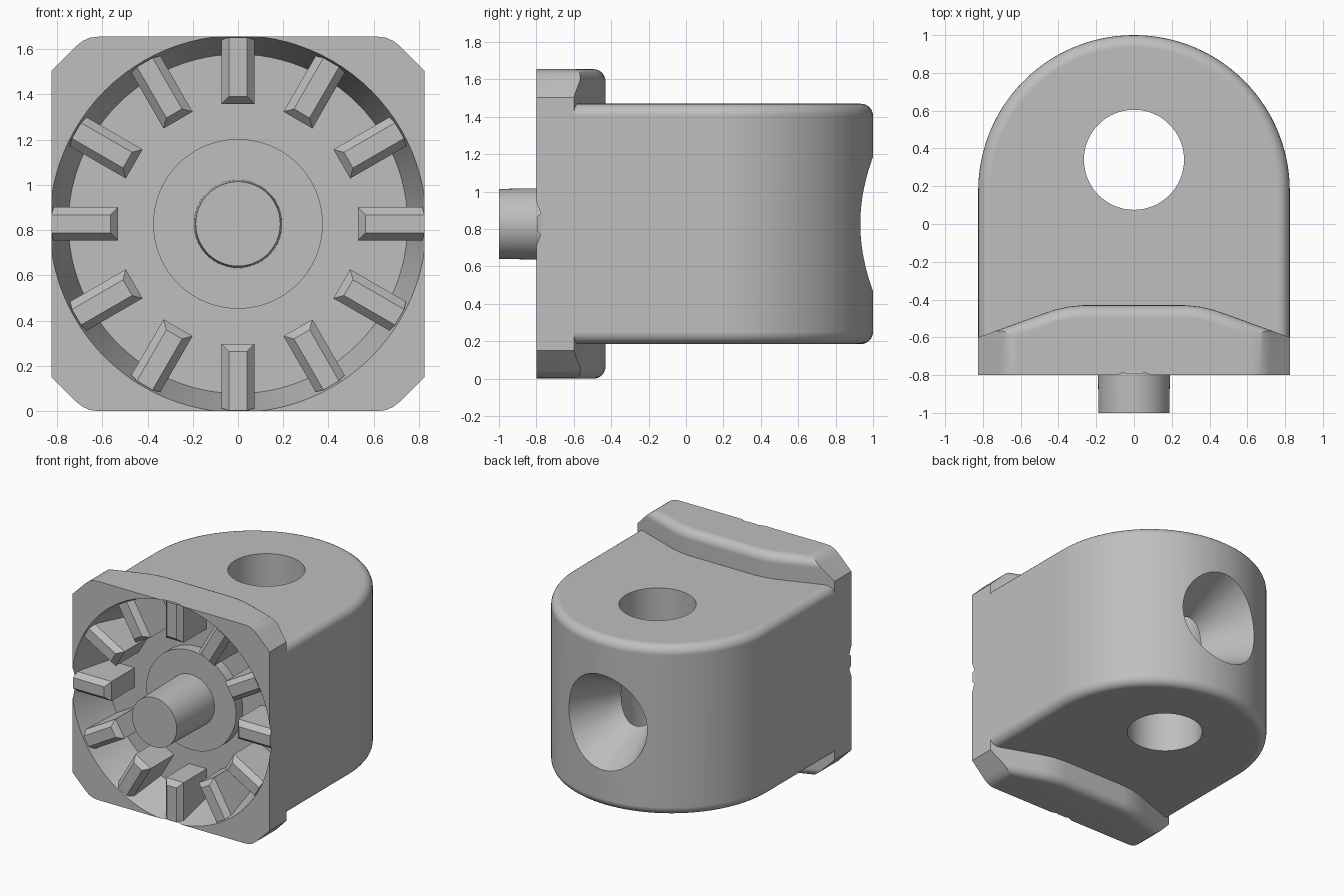
import bpy, bmesh, math
from mathutils import Matrix, Vector

if "Cube" in bpy.data.objects:
    bpy.data.objects.remove(bpy.data.objects["Cube"])

CZ = 0.8275          # height of the main axis
HALF = 0.825         # half width
FLOOR = -0.48        # bottom of the front recess

grey = bpy.data.materials.new("plain grey")
grey.diffuse_color = (0.52, 0.52, 0.52, 1)
grey.use_nodes = True
grey.node_tree.nodes["Principled BSDF"].inputs["Base Color"].default_value = grey.diffuse_color


def make(name, bm):
    bmesh.ops.recalc_face_normals(bm, faces=bm.faces)
    mesh = bpy.data.meshes.new(name)
    bm.to_mesh(mesh)
    bm.free()
    ob = bpy.data.objects.new(name, mesh)
    bpy.context.collection.objects.link(ob)
    mesh.materials.append(grey)
    return ob


def prism(points, direction):
    """Extrude a closed outline of 3D points along a direction."""
    bm = bmesh.new()
    face = bm.faces.new([bm.verts.new(p) for p in points])
    out = bmesh.ops.extrude_face_region(bm, geom=[face])
    moved = [g for g in out["geom"] if isinstance(g, bmesh.types.BMVert)]
    bmesh.ops.translate(bm, verts=moved, vec=Vector(direction))
    bmesh.ops.recalc_face_normals(bm, faces=bm.faces)
    return bm


def round_rims(bm, front, size):
    """Round the top and bottom edges, leaving the front ones sharp."""
    edges = [e for e in bm.edges
             if abs(e.verts[0].co.z - e.verts[1].co.z) < 1e-5
             and max(v.co.y for v in e.verts) > front + 1e-4]
    bmesh.ops.bevel(bm, geom=edges, offset=size, segments=6, profile=0.5,
                    affect='EDGES', clamp_overlap=False)


def cone_y(name, r1, r2, y1, y2, sides=96):
    """Round part along y, r1 at y1 and r2 at y2."""
    bm = bmesh.new()
    bmesh.ops.create_cone(
        bm, cap_ends=True, segments=sides, radius1=r1, radius2=r2, depth=y2 - y1,
        matrix=Matrix.Translation((0, (y1 + y2) / 2, CZ)) @ Matrix.Rotation(-math.pi / 2, 4, 'X'))
    return make(name, bm)


def boolean(ob, tool, operation):
    mod = ob.modifiers.new(operation, 'BOOLEAN')
    mod.operation = operation
    mod.solver = 'EXACT'
    mod.object = tool
    bpy.context.view_layer.objects.active = ob
    bpy.ops.object.modifier_apply(modifier=mod.name)
    bpy.data.objects.remove(tool, do_unlink=True)


def smooth(ob, angle=30):
    bpy.ops.object.select_all(action='DESELECT')
    ob.select_set(True)
    bpy.context.view_layer.objects.active = ob
    bpy.ops.object.shade_smooth_by_angle(angle=math.radians(angle))


# Body: straight sides ending in a half circle, rounded rims
outline = [(-HALF, -0.7, 0.185), (HALF, -0.7, 0.185)]
outline += [(HALF * math.cos(math.pi * i / 56), 0.175 + HALF * math.sin(math.pi * i / 56), 0.185)
            for i in range(57)]
bm = prism(outline, (0, 0, 1.285))
round_rims(bm, -0.7, 0.065)
body = make("body", bm)

# Front flange: curved back edge, trimmed to a square with cut corners
half = [(1.0, -0.663), (0.825, -0.6), (0.49, -0.478), (0.42, -0.454), (0.35, -0.438), (0.27, -0.43)]
back = half + [(-x, y) for x, y in reversed(half)]
bm = prism([(x, y, 0) for x, y in [(-1, -0.9), (1, -0.9)] + back], (0, 0, 2 * CZ))
round_rims(bm, -0.9, 0.065)
flange = make("flange", bm)
corner = [(HALF, 0.677), (0.715, 0.787), (0.685, 0.81), (0.655, 0.823), (0.62, CZ)]
ring = corner + [(-x, z) for x, z in reversed(corner)]
ring += [(-x, -z) for x, z in ring]
boolean(flange, make("trim", prism([(x, -0.8, CZ + z) for x, z in ring], (0, 0.7, 0))), 'INTERSECT')
boolean(body, flange, 'UNION')

# Tapered round recess in the front
slope = (0.833 - 0.75) / (FLOOR + 0.8)
boolean(body, cone_y("recess", 0.833 + 0.1 * slope, 0.75, -0.9, FLOOR), 'DIFFERENCE')

# Vertical cross hole
bm = bmesh.new()
bmesh.ops.create_cone(bm, cap_ends=True, segments=64, radius1=0.265, radius2=0.265, depth=3,
                      matrix=Matrix.Translation((0, 0.34, CZ)))
boolean(body, make("cross_hole", bm), 'DIFFERENCE')

# Funnel from the back into the cross hole
k = (0.35 - 0.17) / (0.98 - 0.59)
boolean(body, cone_y("funnel", 0.17 - 0.1 * k, 0.35 + 0.12 * k, 0.49, 1.10, 64), 'DIFFERENCE')
smooth(body)
body.modifiers.new("even_shading", 'WEIGHTED_NORMAL').keep_sharp = True

# Round boss and pin in the middle of the recess
smooth(cone_y("boss", 0.375, 0.375, -0.56, FLOOR + 0.02))
smooth(cone_y("pin", 0.187, 0.196, -1.0, -0.5, 64))

# Twelve radial teeth with chamfered front and inner edges
w, c, front = 0.074, 0.034, -0.795
layers = [  # y, inner radius, outer radius, half width
    (FLOOR + 0.01, 0.53, 0.76, w),
    (front + 0.04, 0.53, 0.815, w),
    (front, 0.53 + c, 0.825, w - c),
]
for n in range(12):
    bm = bmesh.new()
    rows = [[bm.verts.new((x, y, z)) for x, z in ((-h, r0), (h, r0), (h, r1), (-h, r1))]
            for y, r0, r1, h in layers]
    bm.faces.new(rows[0])
    bm.faces.new(rows[-1])
    for a, b in zip(rows, rows[1:]):
        for i in range(4):
            j = (i + 1) % 4
            bm.faces.new((a[i], a[j], b[j], b[i]))
    bm.transform(Matrix.Translation((0, 0, CZ)) @ Matrix.Rotation(math.tau * n / 12, 4, 'Y'))
    make(f"tooth_{n + 1}", bm)
